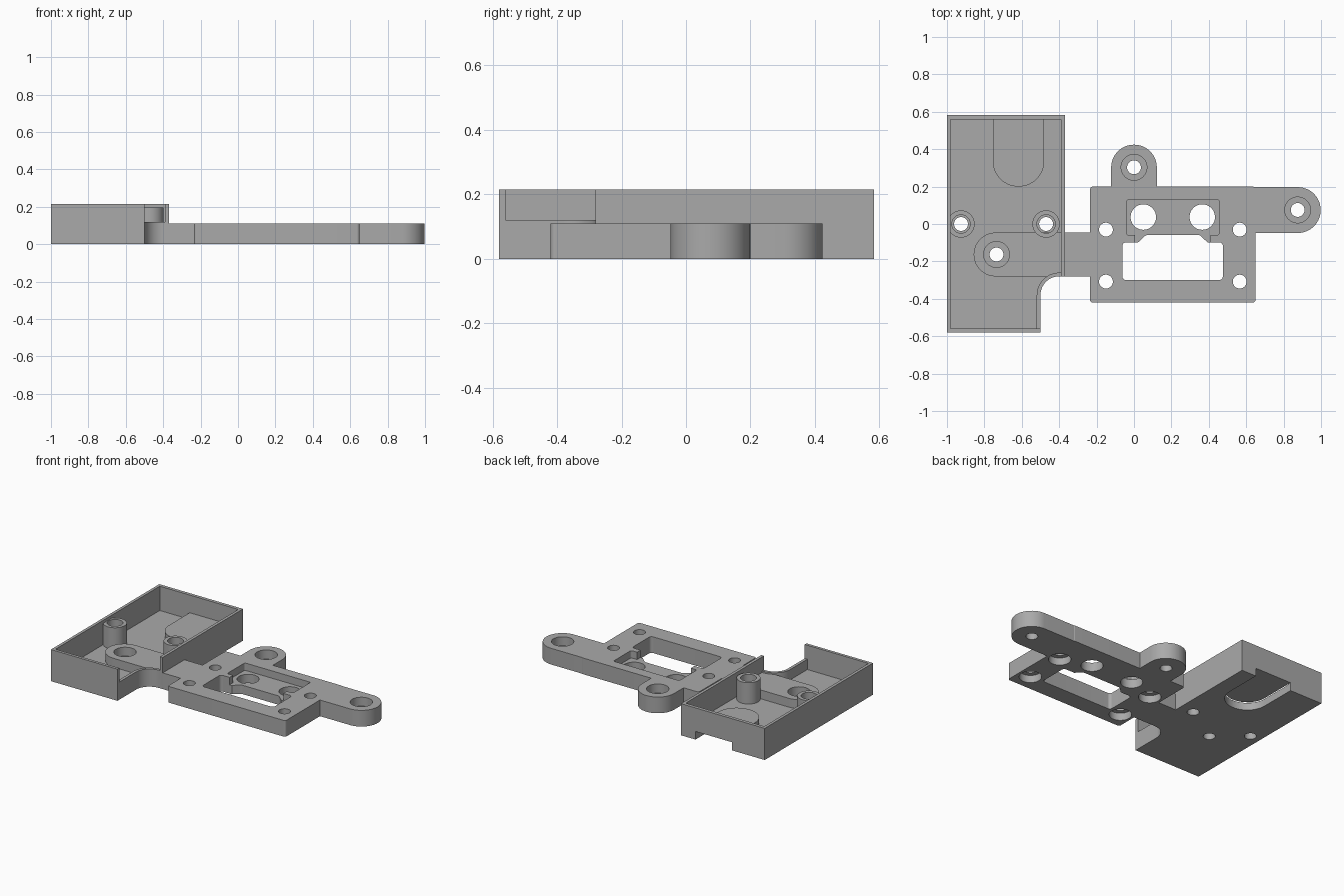
import bpy, bmesh, math
from mathutils import Vector

if "Cube" in bpy.data.objects:
    bpy.data.objects.remove(bpy.data.objects["Cube"], do_unlink=True)

grey = bpy.data.materials.new("plain grey")
grey.use_nodes = True
grey.diffuse_color = (0.4, 0.4, 0.4, 1)
grey.node_tree.nodes["Principled BSDF"].inputs["Base Color"].default_value = (0.4, 0.4, 0.4, 1)


def fillet(corners, steps=14):
    """Outline from (x, y[, radius]) corners, rounding those with a radius."""
    out = []
    for i, c in enumerate(corners):
        p = Vector(c[:2])
        if len(c) == 2:
            out.append(p)
            continue
        a = (Vector(corners[i - 1][:2]) - p).normalized()
        b = (Vector(corners[(i + 1) % len(corners)][:2]) - p).normalized()
        half = a.angle(b) / 2
        start, end = p + a * c[2] / math.tan(half), p + b * c[2] / math.tan(half)
        centre = p + (a + b).normalized() * c[2] / math.sin(half)
        sweep = (start - centre).angle_signed(end - centre)
        for k in range(steps + 1):
            t = -sweep * k / steps
            d = start - centre
            out.append(centre + Vector((d.x * math.cos(t) - d.y * math.sin(t),
                                        d.x * math.sin(t) + d.y * math.cos(t))))
    return out


def prism(name, corners, z0, z1):
    bm = bmesh.new()
    face = bm.faces.new([bm.verts.new((p.x, p.y, z0)) for p in fillet(corners)])
    top = bmesh.ops.extrude_face_region(bm, geom=[face])["geom"]
    bmesh.ops.translate(bm, vec=(0, 0, z1 - z0),
                        verts=[v for v in top if isinstance(v, bmesh.types.BMVert)])
    bmesh.ops.remove_doubles(bm, verts=bm.verts, dist=0.0002)
    bmesh.ops.recalc_face_normals(bm, faces=bm.faces)
    mesh = bpy.data.meshes.new(name)
    bm.to_mesh(mesh)
    bm.free()
    mesh.materials.append(grey)
    obj = bpy.data.objects.new(name, mesh)
    bpy.context.collection.objects.link(obj)
    return obj


def box(x0, x1, y0, y1, z0, z1, r=None):
    e = (r,) if r else ()
    return prism("block", [(x0, y0) + e, (x1, y0) + e, (x1, y1) + e, (x0, y1) + e], z0, z1)


def disc(x, y, r, z0, z1):
    bm = bmesh.new()
    bmesh.ops.create_cone(bm, cap_ends=True, segments=48, radius1=r, radius2=r, depth=z1 - z0)
    bmesh.ops.translate(bm, vec=(x, y, (z0 + z1) / 2), verts=bm.verts)
    mesh = bpy.data.meshes.new("disc")
    bm.to_mesh(mesh)
    bm.free()
    mesh.materials.append(grey)
    obj = bpy.data.objects.new("disc", mesh)
    bpy.context.collection.objects.link(obj)
    return obj


def combine(target, other, op):
    mod = target.modifiers.new("cut", "BOOLEAN")
    mod.operation, mod.solver, mod.object = op, "EXACT", other
    bpy.context.view_layer.objects.active = target
    bpy.ops.object.modifier_apply(modifier=mod.name)
    bpy.data.objects.remove(other, do_unlink=True)


def add(target, other):
    combine(target, other, "UNION")


def cut(target, other):
    combine(target, other, "DIFFERENCE")


PLATE, RIM, FLOOR = 0.11, 0.215, 0.05
BORE, HOLE = 0.069, 0.037

# Tray shell with a rounded notch in its front corner
tray = prism("tray", [(-1, -0.58), (-0.5, -0.58), (-0.5, -0.28, 0.1),
                      (-0.37, -0.28), (-0.37, 0.583), (-1, 0.583)], 0, RIM)
cut(tray, prism("hollow", [(-0.98, -0.56), (-0.52, -0.56), (-0.52, -0.26, 0.12),
                           (-0.39, -0.26), (-0.39, 0.56), (-0.98, 0.56)], FLOOR, 0.4))
cut(tray, box(-0.6, -0.39, -0.56, -0.2, 0.12, 0.4))


# Raised pad in the tray and the slot under it, open at the back
def tongue(back, z0, z1):
    return prism("tongue", [(-0.755, 0.2, 0.1365), (-0.48, 0.2, 0.1365),
                            (-0.48, back), (-0.755, back)], z0, z1)


add(tray, tongue(0.57, 0.03, 0.095))
cut(tray, tongue(0.7, -0.1, 0.055))

# Hollow standoffs
for x in (-0.925, -0.47):
    add(tray, disc(x, 0, 0.073, 0.02, 0.195))
for x in (-0.925, -0.47):
    cut(tray, disc(x, 0, HOLE, -0.1, 0.4))
    cut(tray, disc(x, 0, 0.049, 0.1, 0.4))
cut(tray, disc(-0.735, -0.163, BORE, -0.1, 0.2))

# Mounting plate with bridge into the tray and two rounded ears
plate = box(-0.235, 0.65, -0.42, 0.2, 0, PLATE, 0.015)
plate.name = "mounting_plate"
add(plate, prism("bridge", [(-0.857, -0.28, 0.1165), (-0.2, -0.28),
                            (-0.2, -0.046), (-0.857, -0.046, 0.1165)], 0, PLATE))
add(plate, prism("back_ear", [(-0.122, 0.15), (0.122, 0.15),
                              (0.122, 0.424, 0.1215), (-0.122, 0.424, 0.1215)], 0, PLATE))
add(plate, prism("side_ear", [(0.6, -0.048), (0.998, -0.048, 0.122),
                              (0.998, 0.197, 0.122), (0.6, 0.197)], 0, PLATE))

# Pocket, window and the two large holes
cut(plate, box(-0.04, 0.455, -0.06, 0.13, 0.06, 0.2, 0.012))
cut(plate, box(0.005, 0.41, -0.15, 0, 0.06, 0.2))
cut(plate, box(-0.062, 0.475, -0.3, -0.098, -0.1, 0.2, 0.02))
cut(plate, prism("arch", [(0.02, -0.12), (0.395, -0.12), (0.395, -0.1),
                          (0.35, -0.058, 0.03), (0.065, -0.058, 0.03), (0.02, -0.1)], -0.1, 0.2))
for x in (0.05, 0.365):
    cut(plate, disc(x, 0.037, 0.068, -0.1, 0.2))

# Screw holes sunk from above, then those sunk from below
for x, y in ((-0.735, -0.163), (0, 0.303), (0.875, 0.075)):
    cut(plate, disc(x, y, HOLE, -0.1, 0.2))
    cut(plate, disc(x, y, BORE, 0.05, 0.2))
for x in (-0.15, 0.565):
    for y in (-0.03, -0.308):
        cut(plate, disc(x, y, HOLE, -0.1, 0.2))
        cut(plate, disc(x, y, BORE, -0.1, 0.05))

# Smooth the round walls, keep edges sharp
for obj in (tray, plate):
    bpy.ops.object.select_all(action="DESELECT")
    obj.select_set(True)
    bpy.context.view_layer.objects.active = obj
    bpy.ops.object.shade_smooth_by_angle(angle=math.radians(30))
